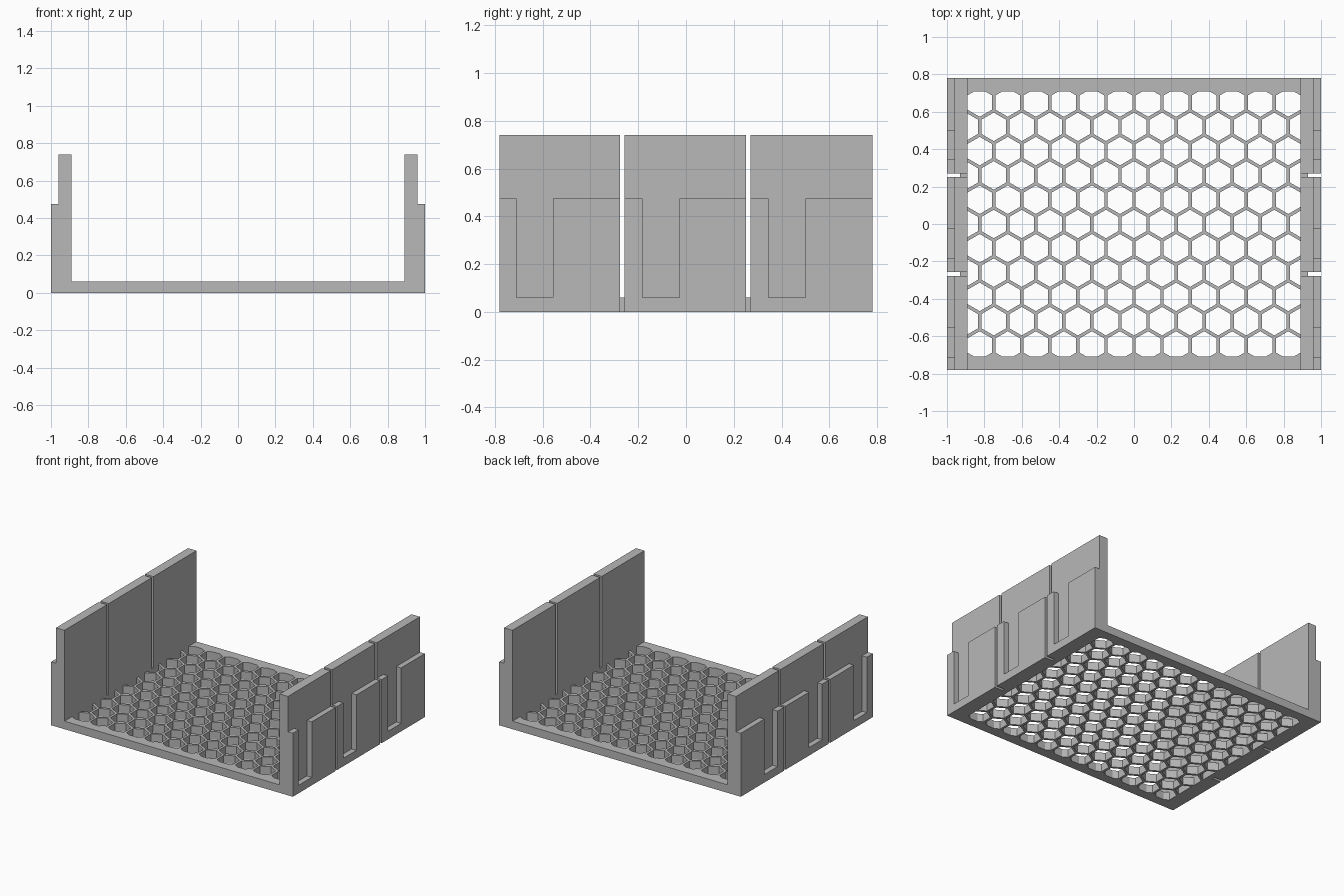
import bpy, bmesh
from math import radians, sin, cos, sqrt
from mathutils import Vector

cube = bpy.data.objects.get("Cube")
if cube:
    bpy.data.objects.remove(cube, do_unlink=True)

HALF_Y = 0.78        # half depth of the tray
FLOOR = 0.06         # floor thickness
LEDGE = 0.475        # top of the thick lower wall
TOP = 0.74           # top of the walls
INNER, STEP = 0.89, 0.96
PITCH = 0.15         # honeycomb spacing

grey = bpy.data.materials.new("plain grey")
grey.use_nodes = True
grey.diffuse_color = (0.48, 0.48, 0.48, 1)
grey.node_tree.nodes["Principled BSDF"].inputs["Base Color"].default_value = grey.diffuse_color


def make_object(name, bm):
    bmesh.ops.recalc_face_normals(bm, faces=bm.faces)
    mesh = bpy.data.meshes.new(name)
    bm.to_mesh(mesh)
    bm.free()
    mesh.materials.append(grey)
    obj = bpy.data.objects.new(name, mesh)
    bpy.context.collection.objects.link(obj)
    return obj


def extrude(bm, faces, offset):
    geom = bmesh.ops.extrude_face_region(bm, geom=faces)["geom"]
    verts = [g for g in geom if isinstance(g, bmesh.types.BMVert)]
    bmesh.ops.translate(bm, verts=verts, vec=offset)


def add_box(bm, x, y, z):
    corners = [(x[0], y[0]), (x[1], y[0]), (x[1], y[1]), (x[0], y[1])]
    face = bm.faces.new([bm.verts.new((a, b, z[0])) for a, b in corners])
    extrude(bm, [face], (0, 0, z[1] - z[0]))


def cut(target, bm):
    cutter = make_object("cutter", bm)
    cutter.hide_render = True
    mod = target.modifiers.new("cut", "BOOLEAN")
    mod.operation = "DIFFERENCE"
    mod.solver = "EXACT"
    mod.object = cutter
    bpy.context.view_layer.objects.active = target
    bpy.ops.object.modifier_apply(modifier=mod.name)
    bpy.data.objects.remove(cutter, do_unlink=True)


# Tray body: stepped U profile drawn from the front, run from front to back
half = [(INNER, FLOOR), (INNER, TOP), (STEP, TOP), (STEP, LEDGE), (1, LEDGE), (1, 0)]
profile = half + [(-x, z) for x, z in reversed(half)]
bm = bmesh.new()
face = bm.faces.new([bm.verts.new((x, -HALF_Y, z)) for x, z in profile])
extrude(bm, [face], (0, 2 * HALF_Y, 0))
tray = make_object("honeycomb_tray", bm)

# Honeycomb holes, trimmed to the inside of the frame
bm = bmesh.new()
radius = 0.132 / sqrt(3)
for row in range(-5, 6):
    for col in range(-7, 8):
        cx = (col + 0.5 * (row % 2)) * PITCH
        cy = row * PITCH * sqrt(3) / 2
        ring = [radians(60 * k + 30) for k in range(6)]
        bm.faces.new([bm.verts.new((cx + radius * cos(a), cy + radius * sin(a), -0.1)) for a in ring])
for axis, limit in ((Vector((1, 0, 0)), INNER), (Vector((0, 1, 0)), 0.708)):
    for side in (-1, 1):
        bmesh.ops.bisect_plane(bm, geom=bm.verts[:] + bm.edges[:] + bm.faces[:],
                               plane_co=axis * side * limit, plane_no=axis * side,
                               clear_outer=True)
slivers = [f for f in bm.faces if f.calc_area() < 0.0002]
bmesh.ops.delete(bm, geom=slivers, context="FACES")
extrude(bm, bm.faces[:], (0, 0, 0.3))
cut(tray, bm)

# Slots in the outer walls, open at the ledge
slots, slits, notches = bmesh.new(), bmesh.new(), bmesh.new()
for side in (-1, 1):
    for i in range(3):
        y = -0.71 + 0.528 * i
        add_box(slots, (side * STEP, side * 1.1), (y, y + 0.154), (FLOOR, 0.5))
    # Narrow slits between wall panels, with a small notch through the floor edge
    for y in (-0.267, 0.261):
        span = (y - 0.01, y + 0.01)
        add_box(slits, (side * 0.85, side * 1.1), span, (FLOOR, 0.9))
        add_box(notches, (side * 0.93, side * 1.1), span, (-0.1, 0.2))
for cutter in (slots, slits, notches):
    cut(tray, cutter)
